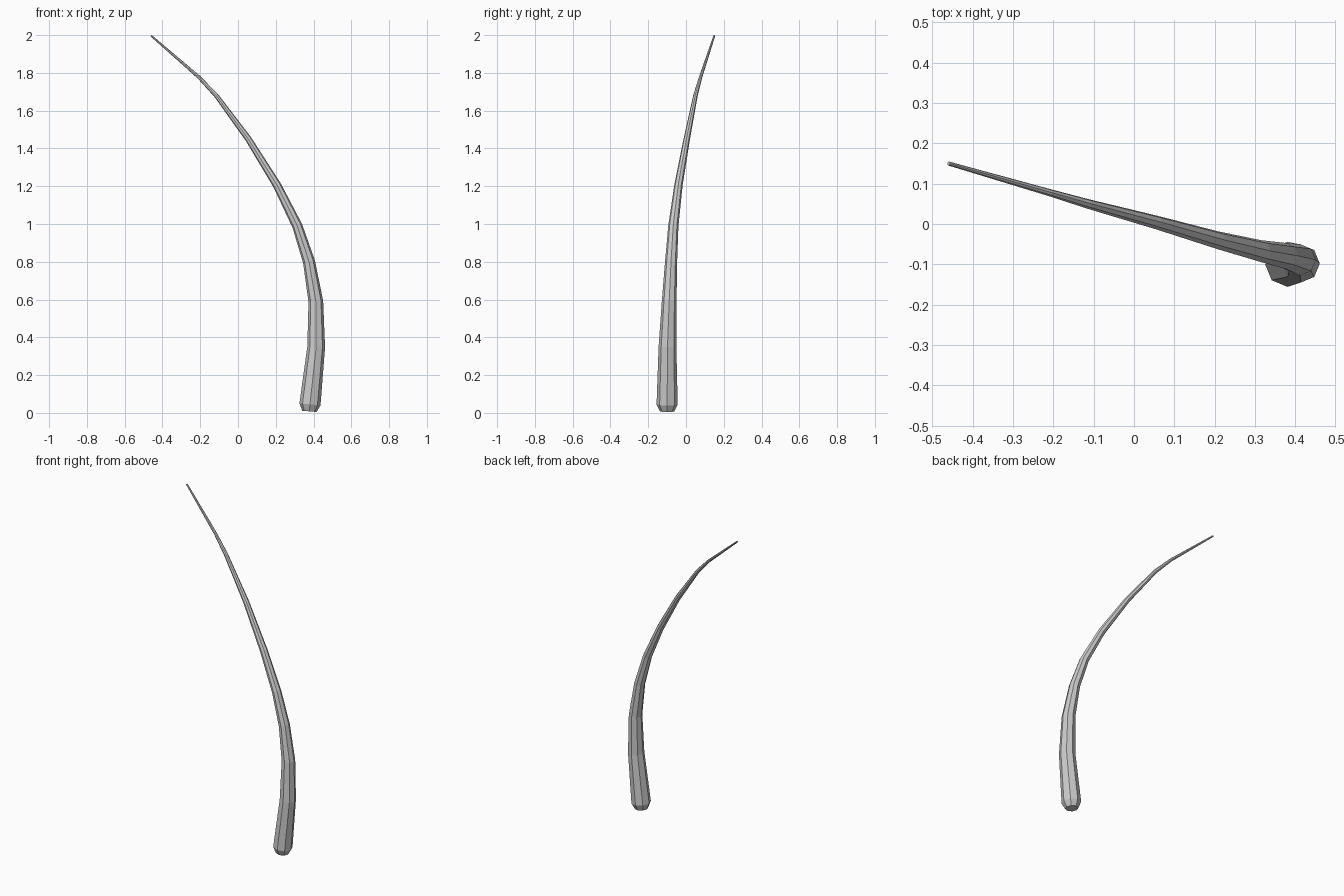
import bpy, bmesh
from math import cos, sin, pi
from mathutils import Vector

if "Cube" in bpy.data.objects:
    bpy.data.objects.remove(bpy.data.objects["Cube"])

# Centreline stations: x, y, z, radius
STATIONS = [
    (0.378, -0.100, 0.008, 0.038),
    (0.381, -0.100, 0.045, 0.056),
    (0.414, -0.098, 0.350, 0.047),
    (0.412, -0.089, 0.590, 0.039),
    (0.376, -0.079, 0.800, 0.032),
    (0.314, -0.067, 0.990, 0.027),
    (0.207, -0.040, 1.205, 0.022),
    (0.055, 0.004, 1.450, 0.017),
    (-0.115, 0.050, 1.680, 0.012),
    (-0.210, 0.078, 1.780, 0.009),
    (-0.460, 0.150, 1.997, 0.005),
]
SIDES = 8


def tapered_tube(name, stations, sides):
    bm = bmesh.new()
    pts = [Vector(s[:3]) for s in stations]
    rings = []
    for i, p in enumerate(pts):
        a, b = pts[max(i - 1, 0)], pts[min(i + 1, len(pts) - 1)]
        t = (b - a).normalized()
        u = Vector((0, 1, 0)).cross(t).normalized()
        v = t.cross(u)
        r = stations[i][3]
        rings.append([bm.verts.new(p + r * (cos(2 * pi * k / sides) * u + sin(2 * pi * k / sides) * v))
                      for k in range(sides)])
    for lo, hi in zip(rings, rings[1:]):
        for k in range(sides):
            n = (k + 1) % sides
            bm.faces.new((lo[k], lo[n], hi[n], hi[k]))
    bm.faces.new(rings[0][::-1])
    bm.faces.new(rings[-1])
    bmesh.ops.recalc_face_normals(bm, faces=bm.faces)
    me = bpy.data.meshes.new(name)
    bm.to_mesh(me)
    bm.free()
    ob = bpy.data.objects.new(name, me)
    bpy.context.collection.objects.link(ob)
    return ob


# Curved tapering stalk, flat shaded
tapered_tube("curved_stalk", STATIONS, SIDES)
